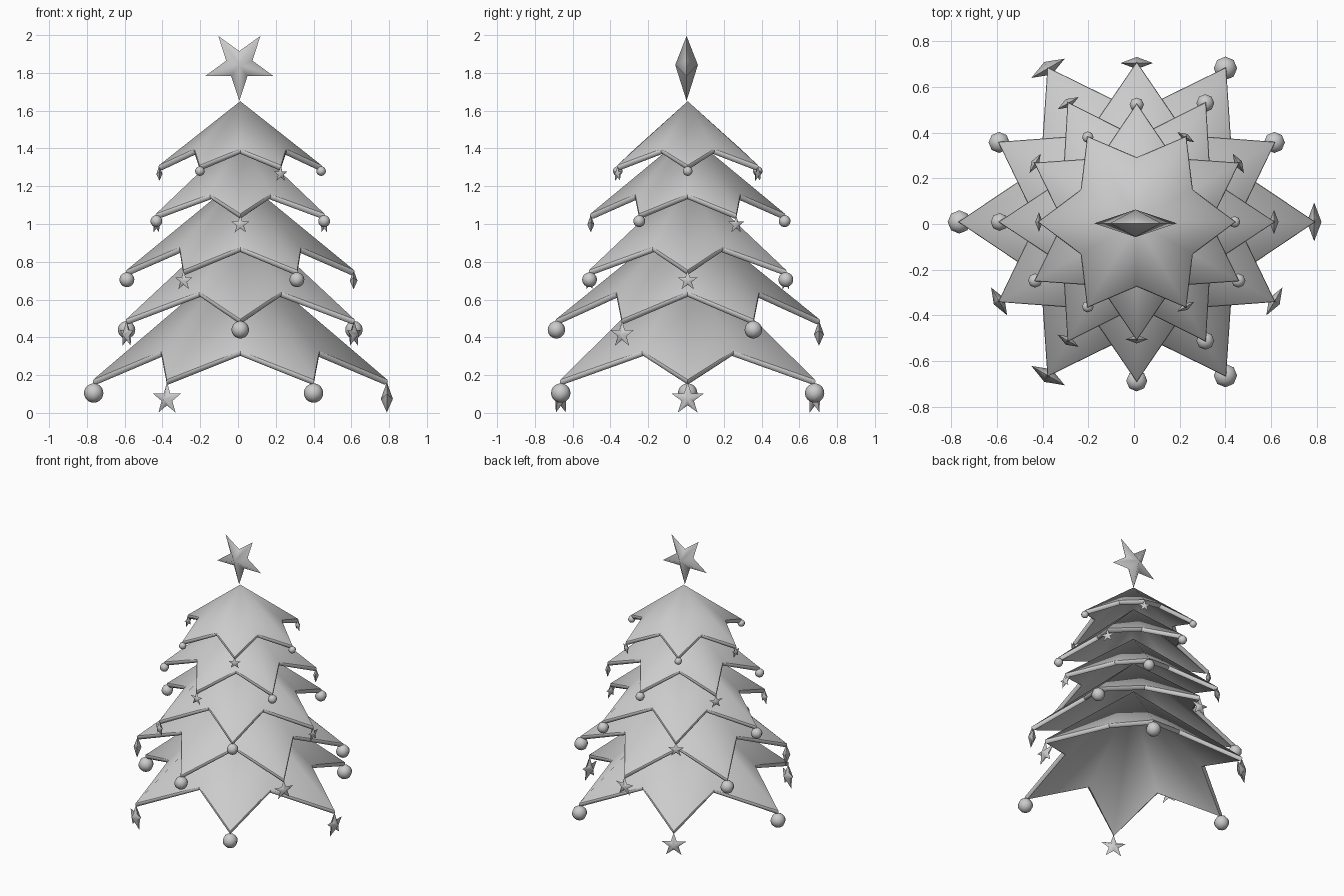
import bpy, bmesh
from math import sin, cos, pi, radians
from mathutils import Vector, Matrix

if "Cube" in bpy.data.objects:
    bpy.data.objects.remove(bpy.data.objects["Cube"])

AXIS = Vector((0.012, 0.009, 0))   # trunk axis of the tree


def finish(name, bm, smooth=False):
    bmesh.ops.recalc_face_normals(bm, faces=bm.faces)
    for f in bm.faces:
        f.smooth = smooth
    me = bpy.data.meshes.new(name)
    bm.to_mesh(me)
    bm.free()
    ob = bpy.data.objects.new(name, me)
    bpy.context.collection.objects.link(ob)
    return ob


def polar(r, a, z):
    return AXIS + Vector((r * cos(a), r * sin(a), z))


def tier(name, apex_z, tip, notch, start):
    """Six-pointed skirt of branches: outer skin, rounded hem, inner skin."""
    bm = bmesh.new()
    rings = []
    for dr, dz in ((0, 0.006), (0.003, -0.001), (0.002, -0.010), (-0.006, -0.018), (-0.016, -0.020)):
        ring = []
        for i in range(12):
            r, z = (tip, notch)[i % 2]
            ring.append(bm.verts.new(polar(r + dr, radians(start + 30 * i), z + dz)))
        rings.append(ring)
    for j, i in ((j, i) for j in range(4) for i in range(12)):
        k = (i + 1) % 12
        bm.faces.new((rings[j][i], rings[j + 1][i], rings[j + 1][k], rings[j][k]))
    for ring, z in ((rings[0], apex_z), (rings[-1], apex_z - 0.035)):
        top = bm.verts.new(AXIS + Vector((0, 0, z)))
        for i in range(12):
            bm.faces.new((top, ring[i], ring[(i + 1) % 12]))
            bm.edges.get((ring[i], ring[(i + 1) % 12])).smooth = False
    # keep the hem corners crisp
    for j in range(4):
        for i in range(12):
            bm.edges.get((rings[j][i], rings[j + 1][i])).smooth = False
    finish(name, bm, True)


def star(name, centre, r, half, facing, up=1):
    """Five-pointed star facing the given direction, sharp along its outline."""
    side = Vector((-sin(facing), cos(facing), 0))
    out = Vector((cos(facing), sin(facing), 0))
    bm = bmesh.new()
    front = bm.verts.new(centre + out * half)
    back = bm.verts.new(centre - out * half)
    ring = []
    for i in range(10):
        q = r if i % 2 == 0 else r * 0.385
        a = i * pi / 5
        ring.append(bm.verts.new(centre + side * q * sin(a) + Vector((0, 0, up * q * cos(a)))))
    for i in range(10):
        a, b = ring[i], ring[(i + 1) % 10]
        bm.faces.new((front, a, b))
        bm.faces.new((back, b, a))
        bm.edges.get((a, b)).smooth = False
    finish(name, bm, True)


def ball(name, centre, r):
    bm = bmesh.new()
    bmesh.ops.create_uvsphere(bm, u_segments=8, v_segments=16, radius=r,
                              matrix=Matrix.Translation(centre))
    finish(name, bm, True)


# apex z, (tip r, z), (notch r, z), start angle, first is star, ball r, ball z, star r, star z
TIERS = [
    (0.84, (0.778, 0.17), (0.482, 0.322), 0, True, 0.051, 0.105, 0.089, 0.074),
    (1.06, (0.697, 0.49), (0.435, 0.635), 30, False, 0.046, 0.44, 0.074, 0.415),
    (1.25, (0.602, 0.75), (0.37, 0.872), 0, True, 0.039, 0.705, 0.056, 0.70),
    (1.48, (0.515, 1.048), (0.32, 1.152), 30, True, 0.031, 1.015, 0.051, 0.997),
    (1.65, (0.43, 1.305), (0.28, 1.392), 0, False, 0.025, 1.28, 0.045, 1.265),
]

for n, (apex, tip, notch, start, star_first, br, bz, sr, sz) in enumerate(TIERS, 1):
    tier(f"branch_tier_{n}", apex, tip, notch, start)
    # alternating star and ball ornaments on the tips
    for i in range(6):
        a = radians(start + 60 * i)
        if (i % 2 == 0) == star_first:
            star(f"star_ornament_{n}_{i}", polar(tip[0] - 0.002, a, sz), sr, sr * 0.36, a)
        else:
            ball(f"ball_ornament_{n}_{i}", polar(tip[0] - 0.002, a, bz), br)

# tree-top star, point down
top = Vector((0.007, 0.003, 1.842))
star("top_star", top, 0.19, 0.06, -pi / 2, up=-1)
